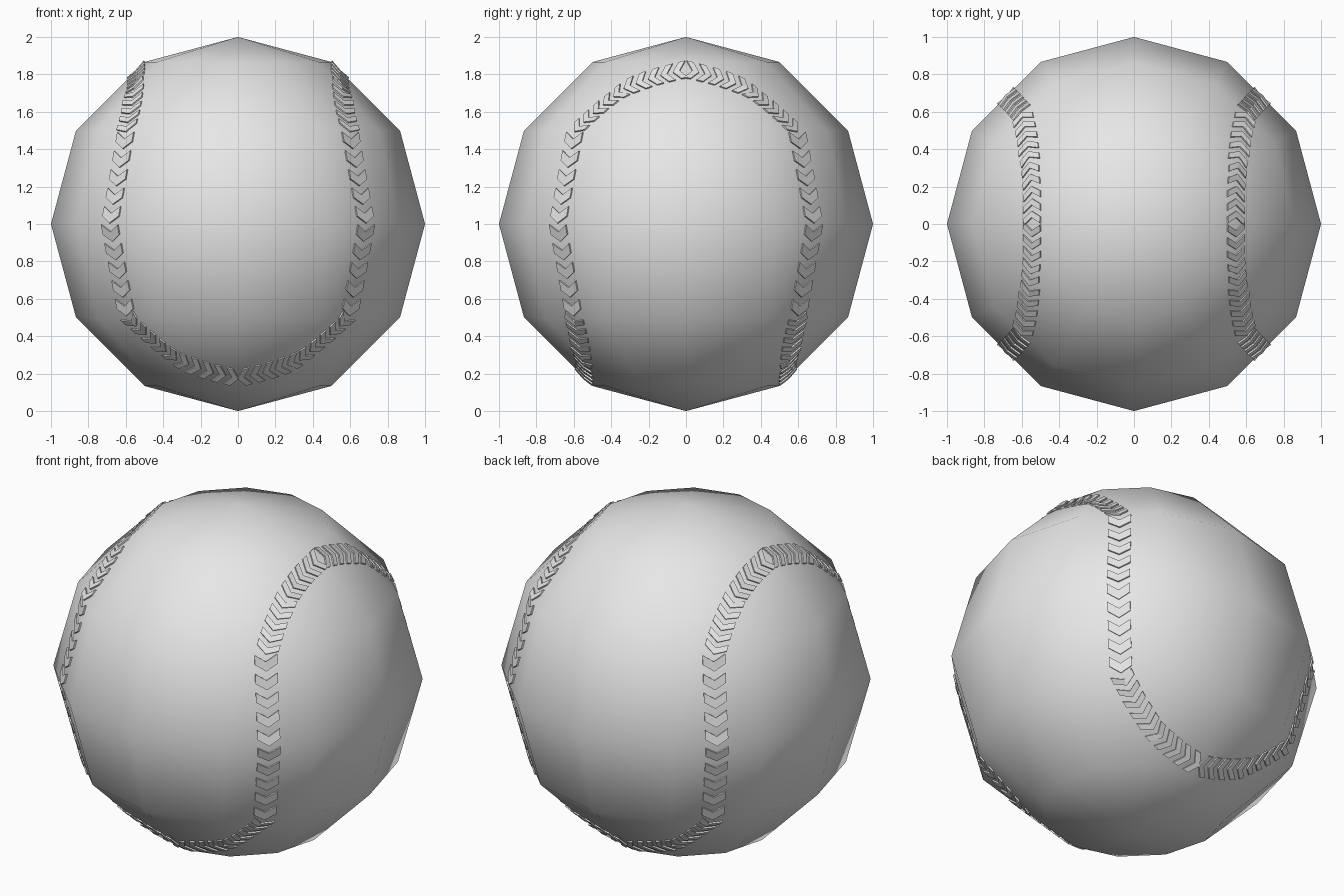
import bpy
import bmesh
from mathutils import Vector
from mathutils.bvhtree import BVHTree

cube = bpy.data.objects.get("Cube")
if cube:
    bpy.data.objects.remove(cube, do_unlink=True)

# One pale grey shared by cover and stitching
grey = bpy.data.materials.new("pale_grey")
grey.use_nodes = True
colour = (0.8, 0.8, 0.8, 1)
grey.diffuse_color = colour
grey.node_tree.nodes["Principled BSDF"].inputs["Base Color"].default_value = colour

# Ball cover: low-poly sphere with smooth shading
bpy.ops.mesh.primitive_uv_sphere_add(segments=12, ring_count=6, radius=1, location=(0, 0, 1))
ball = bpy.context.object
ball.name = "ball_cover"
bpy.ops.object.shade_smooth()
ball.data.materials.append(grey)

bm = bmesh.new()
bm.from_mesh(ball.data)
surface = BVHTree.FromBMesh(bm)
bm.free()


def on_cover(point, lift=0.01):
    """Push a point out along its radius to just above the cover."""
    ray = point.normalized()
    return surface.ray_cast(Vector(), ray)[0] + ray * lift


# Quarter of the seam: top of one lobe to the equator, then the same turned over
upper = [Vector(p) for p in (
    (0.55, 0, 0.83), (0.555, 0.17, 0.8), (0.565, 0.335, 0.735), (0.585, 0.48, 0.63),
    (0.605, 0.6, 0.5), (0.65, 0.65, 0.25), (0.69, 0.69, 0))]
path = upper + [Vector((p.y, p.x, -p.z)) for p in reversed(upper[:-1])]
STITCHES = 30


def seam(u):
    """Point on the quarter seam, u from 0 to 1."""
    f = u * (len(path) - 1)
    i = min(int(f), len(path) - 2)
    return path[i].lerp(path[i + 1], f - i)


# Chevron stitches, each made of two quads laid on the cover
bm = bmesh.new()
half_width, tip = 0.062, 0.038
for i in range(STITCHES):
    start, end = seam(i / STITCHES), seam((i + 1) / STITCHES)
    centre = (start + end) / 2
    normal = centre.normalized()
    step = end - start
    step -= normal * step.dot(normal)
    forward = step.normalized()
    side = forward.cross(normal)
    arm = step.length * 0.52
    rows = []
    for along in (-(arm + tip) / 2, (arm - tip) / 2):
        rows.append([bm.verts.new(on_cover(
            centre + side * half_width * s + forward * (along + tip * (s == 0))))
            for s in (-1, 0, 1)])
    back, front = rows
    for k in (0, 1):
        bm.faces.new((back[k], back[k + 1], front[k + 1], front[k]))

mesh = bpy.data.meshes.new("seam_stitches")
bm.to_mesh(mesh)
bm.free()
mesh.materials.append(grey)
stitches = bpy.data.objects.new("seam_stitches", mesh)
bpy.context.collection.objects.link(stitches)
stitches.location.z = 1

# Mirror the quarter seam front to back and side to side, then thicken
mirror = stitches.modifiers.new("mirror", 'MIRROR')
mirror.use_axis = (True, True, False)
mirror.use_mirror_merge = False
thick = stitches.modifiers.new("thickness", 'SOLIDIFY')
thick.thickness = 0.008
thick.offset = -1
